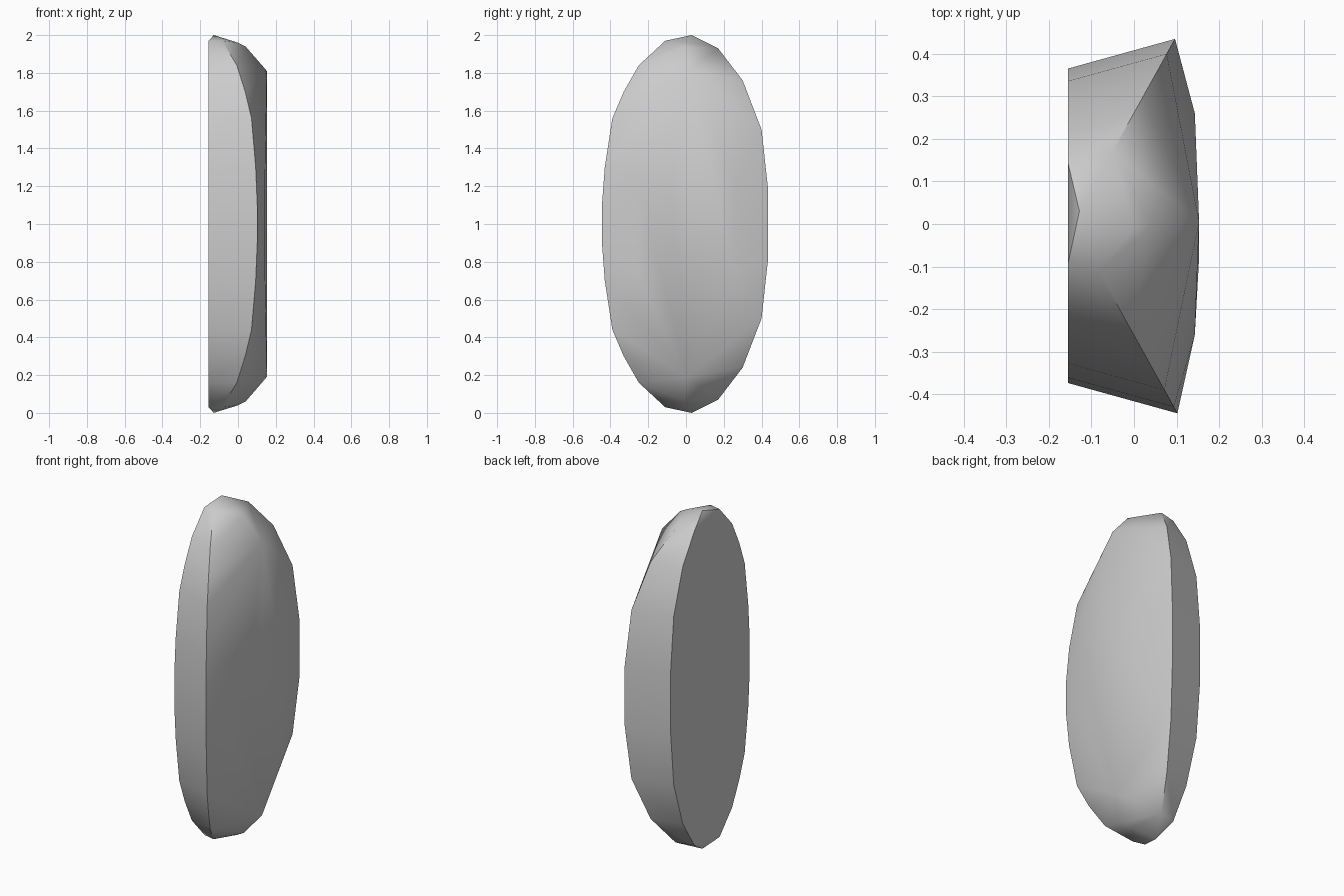
import bpy
import bmesh

cube = bpy.data.objects.get("Cube")
if cube:
    bpy.data.objects.remove(cube, do_unlink=True)

BACK_X = -0.155

# Upper half of the rim outline as (y, height above the middle)
RIM = [(-0.445, 0.1), (-0.43, 0.3), (-0.39, 0.56), (-0.33, 0.70), (-0.25, 0.84),
       (-0.11, 0.97), (0.03, 1.0), (0.17, 0.93), (0.30, 0.76), (0.40, 0.5),
       (0.435, 0.18)]
# Upper half of the domed face as (x, y, height above the middle)
DOME = [(0.0, -0.01, 0.96), (0.04, -0.005, 0.94), (0.153, 0.005, 0.81),
        (0.153, 0.08, 0.15), (0.153, -0.08, 0.15),
        (0.143, 0.26, 0.25), (0.143, -0.26, 0.25)]

points = list(DOME)
for y, h in RIM:
    # The rim dips towards the flat back at both ends of the long axis
    points.append((-0.145 + 0.555 * abs(y), y, h))
    # The flat back is a narrower copy of the rim
    if h < 1:
        points.append((BACK_X, 0.84 * y, h))

# Wrap the points and their mirror image in one convex body
bm = bmesh.new()
for x, y, h in points:
    for side in (1, -1):
        bm.verts.new((x, y, 1 + side * h))
hull = bmesh.ops.convex_hull(bm, input=bm.verts)
loose = {v for v in hull["geom_interior"] + hull["geom_unused"]
         if isinstance(v, bmesh.types.BMVert)}
bmesh.ops.delete(bm, geom=list(loose), context='VERTS')
bmesh.ops.dissolve_limit(bm, angle_limit=0.01, verts=bm.verts, edges=bm.edges)
bmesh.ops.recalc_face_normals(bm, faces=bm.faces)
mesh = bpy.data.meshes.new("domed_oval_body")
bm.to_mesh(mesh)
bm.free()

body = bpy.data.objects.new("domed_oval_body", mesh)
bpy.context.collection.objects.link(body)

# Plain grey surface
grey = bpy.data.materials.new("light_grey")
grey.use_nodes = True
colour = (0.6, 0.6, 0.6, 1)
grey.diffuse_color = colour
grey.node_tree.nodes["Principled BSDF"].inputs["Base Color"].default_value = colour
mesh.materials.append(grey)

# Smooth faces with a crisp rim
bpy.ops.object.select_all(action='DESELECT')
body.select_set(True)
bpy.context.view_layer.objects.active = body
bpy.ops.object.shade_smooth_by_angle(angle=0.65)
